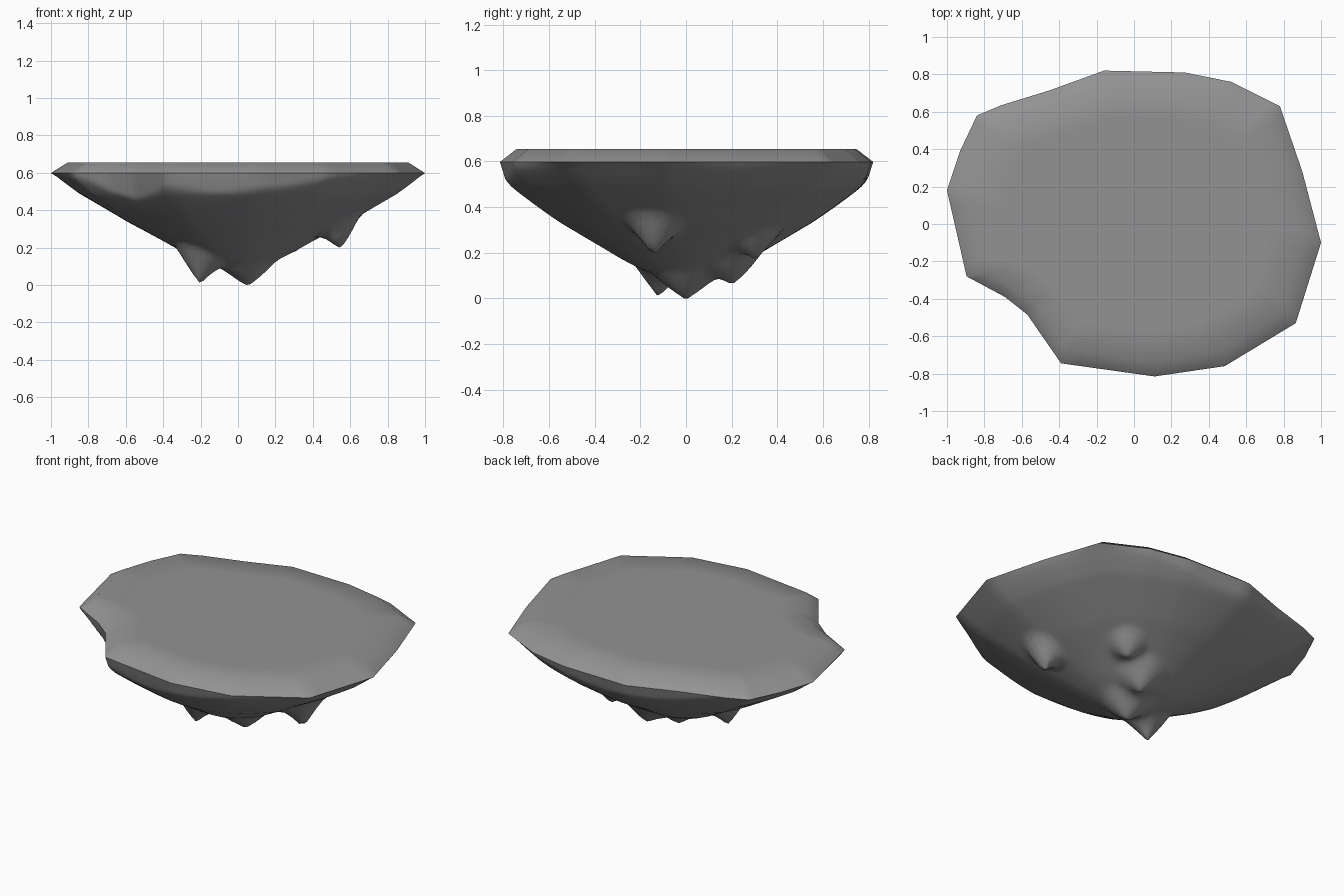
import bpy, bmesh, math
from mathutils import Vector

if "Cube" in bpy.data.objects:
    bpy.data.objects.remove(bpy.data.objects["Cube"])

# Rim outline of the island, seen from above
RIM = [(-.16, .82), (.27, .81), (.52, .76), (.78, .63), (.90, .28), (1, -.10),
       (.865, -.53), (.485, -.76), (.11, -.815), (-.39, -.745), (-.57, -.485),
       (-.69, -.39), (-.895, -.28), (-1, .18), (-.93, .39), (-.84, .58),
       (-.71, .635), (-.45, .715)]
# Underside profile: fraction of radius, height
PROFILE = [(0, .085), (.1, .095), (.2, .125), (.3, .175), (.4, .23), (.5, .283),
           (.6, .335), (.72, .405), (.86, .487), (.93, .54), (1, .598)]
# Hanging rock tips: x, y, tip height, radius
TIPS = [(-.2, -.12, .005, .14), (.05, 0, -.008, .16), (.54, -.14, .18, .125),
        (.3, .3, .17, .12), (.12, .2, .06, .15)]
STEPS, RINGS = 7, 44


def height(s):
    for (a, za), (b, zb) in zip(PROFILE, PROFILE[1:]):
        if s <= b:
            return za + (zb - za) * (s - a) / (b - a)
    return PROFILE[-1][1]


def under_point(p, s):
    # The rim outline relaxes into a circle towards the bottom
    w = (1 - s) ** .4
    rad = min((p.length * (1 - w) + .98 * w) * s, p.length * s ** .3)
    q = p.normalized() * rad
    z = height(s)
    for tx, ty, tz, r in TIPS:
        d = math.hypot(q.x - tx, q.y - ty) / r
        if d < 1:
            z += min(0, tz - z) * (1 - d) ** 1.2
    return (q.x, q.y, max(z, 0))


outline = []
for i, p in enumerate(RIM):
    a, b = Vector(p), Vector(RIM[(i + 1) % len(RIM)])
    outline += [a.lerp(b, k / STEPS) for k in range(STEPS)]
n = len(outline)

bm = bmesh.new()


def ring_at(points):
    return [bm.verts.new(p) for p in points]


def fan(ring, co):
    pole = bm.verts.new(co)
    for i in range(n):
        bm.faces.new((ring[i], ring[(i + 1) % n], pole))


# Flat top, bevelled lip, then rings down to the underside centre
rings = [ring_at((p.x * f, p.y * f, .655) for p in outline) for f in (.3, .7, .91)]
for k in range(RINGS, 0, -1):
    rings.append(ring_at(under_point(p, k / RINGS) for p in outline))
for r0, r1 in zip(rings, rings[1:]):
    for i in range(n):
        j = (i + 1) % n
        bm.faces.new((r0[i], r0[j], r1[j], r1[i]))
fan(rings[0], (0, 0, .655))
fan(rings[-1], under_point(Vector((1, 0)), 0))
bmesh.ops.recalc_face_normals(bm, faces=bm.faces)

mesh = bpy.data.meshes.new("floating_rock")
bm.to_mesh(mesh)
bm.free()
rock = bpy.data.objects.new("floating_rock", mesh)
bpy.context.collection.objects.link(rock)

# Dark stone
stone = bpy.data.materials.new("dark_stone")
stone.diffuse_color = (.29, .29, .29, 1)
stone.use_nodes = True
stone.node_tree.nodes["Principled BSDF"].inputs["Base Color"].default_value = stone.diffuse_color
mesh.materials.append(stone)

bpy.context.view_layer.objects.active = rock
rock.select_set(True)
bpy.ops.object.shade_smooth_by_angle(angle=math.radians(55))
